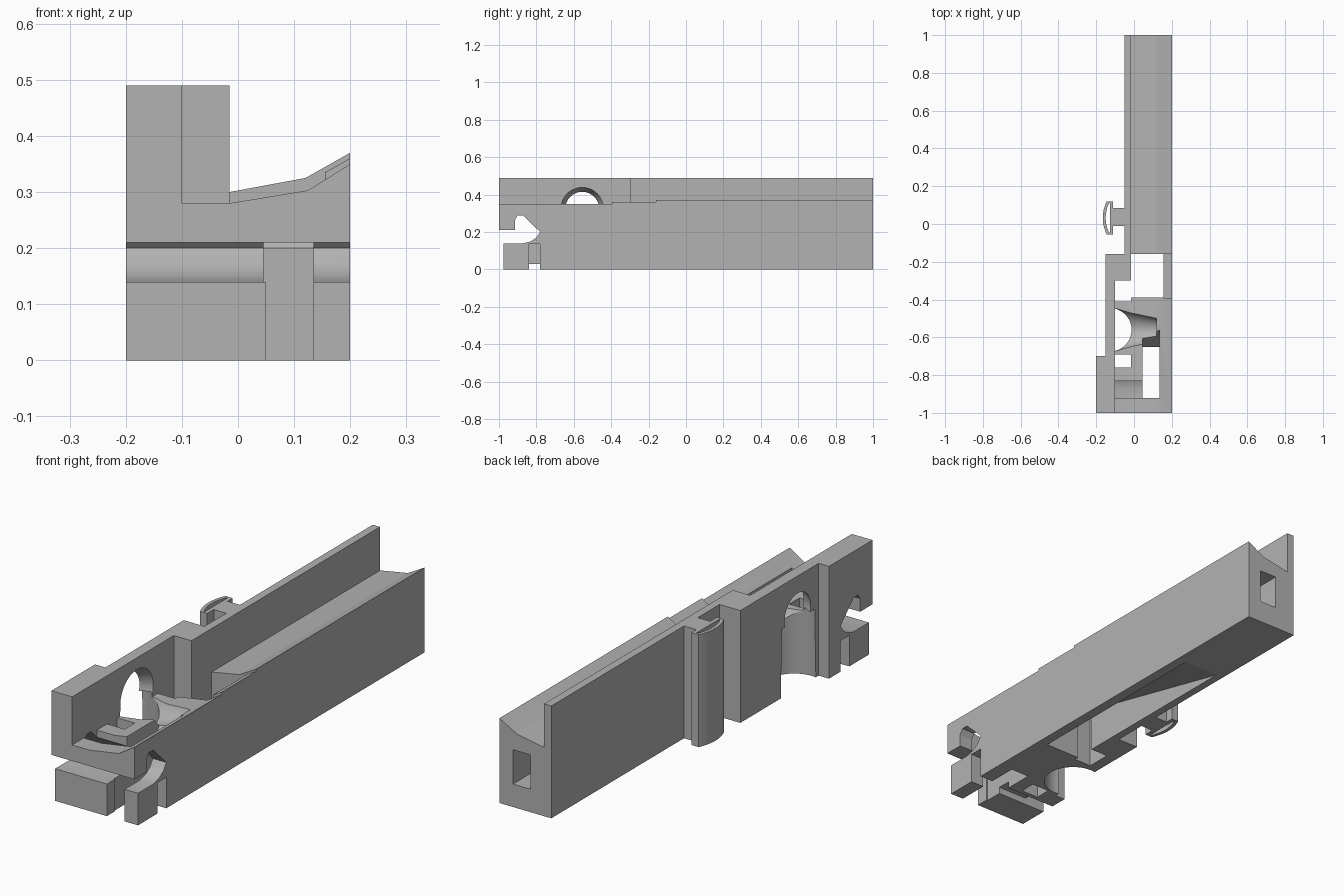
import bpy, bmesh, math
from mathutils import Matrix

default = bpy.data.objects.get("Cube")
if default:
    bpy.data.objects.remove(default, do_unlink=True)

grey = bpy.data.materials.new("plain_grey")
grey.use_nodes = True
grey.diffuse_color = (0.45, 0.45, 0.45, 1)
grey.node_tree.nodes["Principled BSDF"].inputs["Base Color"].default_value = grey.diffuse_color


def finish(name, bm):
    bmesh.ops.recalc_face_normals(bm, faces=bm.faces)
    mesh = bpy.data.meshes.new(name)
    bm.to_mesh(mesh)
    bm.free()
    mesh.materials.append(grey)
    ob = bpy.data.objects.new(name, mesh)
    bpy.context.collection.objects.link(ob)
    return ob


def prism(name, points, lo, hi, axis):
    """Extrude a 2D outline along the given axis."""
    place = {"x": lambda p, t: (t, p[0], p[1]),
             "y": lambda p, t: (p[0], t, p[1]),
             "z": lambda p, t: (p[0], p[1], t)}[axis]
    bm = bmesh.new()
    a, b = [[bm.verts.new(place(p, t)) for p in points] for t in (lo, hi)]
    bm.faces.new(a)
    bm.faces.new(b)
    for i in range(len(points)):
        j = (i + 1) % len(points)
        bm.faces.new((a[i], a[j], b[j], b[i]))
    return finish(name, bm)


def box(name, x0, x1, y0, y1, z0, z1):
    return prism(name, [(x0, y0), (x1, y0), (x1, y1), (x0, y1)], z0, z1, "z")


def cone(name, r0, r1, length, matrix):
    """Cone along local z, starting at the matrix origin."""
    bm = bmesh.new()
    bmesh.ops.create_cone(bm, cap_ends=True, segments=64, radius1=r0, radius2=r1, depth=length,
                          matrix=matrix @ Matrix.Translation((0, 0, length / 2)))
    return finish(name, bm)


def cut(ob, *cutters):
    for c in cutters:
        c.hide_render = True
        m = ob.modifiers.new("cut", "BOOLEAN")
        m.operation, m.solver, m.object = "DIFFERENCE", "EXACT", c
    dg = bpy.context.evaluated_depsgraph_get()
    dg.update()
    mesh = bpy.data.meshes.new_from_object(ob.evaluated_get(dg))
    ob.modifiers.clear()
    ob.data = mesh
    for c in cutters:
        bpy.data.objects.remove(c, do_unlink=True)


def along_x(x, y, z):
    return Matrix.Translation((x, y, z)) @ Matrix.Rotation(math.pi / 2, 4, "Y")


# Rear channel with its tall side wall, rear tunnel and ramped slot underneath
rear = prism("rear_channel", [(-.05, 0), (.2, 0), (.2, .37), (.12, .325), (-.015, .3),
                              (-.015, .49), (-.05, .49)], -.16, 1, "y")
cut(rear,
    box("tunnel", .05, .135, -.3, 1.1, .1, .25),
    prism("ramp_slot", [(-.2, -.05), (.53, -.05), (.53, 0), (-.2, .17)], -.0149, .155, "x"))

# Front body with floor and left wall
front = prism("front_body", [(-.2, 0), (.2, 0), (.2, .35), (.125, .303), (-.015, .28),
                             (-.1, .28), (-.1, .49), (-.2, .49)], -1, -.39, "y")
cut(front,
    box("left_step", -.3, -.15, -.7, 0, -1, 1),
    box("rear_pocket", -.1, -.015, -.41, -.3, -1, 1),
    # Front mouth across the whole width
    prism("mouth", [(-1.1, .21), (-.915, .21), (-.915, .265), (-.9, .288), (-.87, .288),
                    (-.78, .2), (-.8, .17), (-.83, .15), (-.87, .14), (-1.1, .14)],
          -.3, .3, "x"),
    box("lower_setback", -.3, .3, -1.1, -.975, -.1, .15),
    box("right_notch", .1, .3, -.84, -.78, -.1, .135),
    box("left_notch", -.3, -.1, -.84, -.78, -.1, .135),
    box("middle_notch", -.2, .12, -.84, -.78, -.1, .03),
    # Slots in the floor
    box("lower_slot", .05, .135, -1.1, -.65, -.1, .205),
    prism("long_slot", [(-.92, -.1), (-.65, -.1), (-.65, .2), (-.56, .31), (-.56, .4),
                        (-.92, .4)], .045, .135, "x"),
    box("cross_pocket", -.1, .06, -.92, -.83, .2, .4),
    box("small_hole", -.1, -.015, -.76, -.69, -.1, .4),
    # Funnel: wall arch, tapered trough and upright shaft
    cone("wall_arch", .083, .116, .07, along_x(-.165, -.555, .325)),
    cone("trough", .122, .065, .22, along_x(-.1, -.56, .325)),
    cone("shaft", .125, .115, .4, Matrix.Translation((-.13, -.56, -.1))))

# Walls around the middle opening
rim = prism("right_rim", [(.155, 0), (.2, 0), (.2, .36), (.155, .335)], -.395, -.155, "y")
box("left_wall_link", -.15, -.1, -.395, -.3, 0, .49)
box("left_wall_block", -.15, -.015, -.3, -.16, 0, .49)

# Side clip: a stem and a hollow bowed plate
box("clip_stem", -.115, -.05, -.01, .085, 0, .49)


def bow(x_edge, x_mid, half, n=12):
    return [(x_edge + (x_mid - x_edge) * (1 - (2 * i / n - 1) ** 2), .0325 + half * (2 * i / n - 1))
            for i in range(n + 1)]


plate = prism("clip_plate", [(-.11, -.055)] + bow(-.145, -.165, .0875) + [(-.11, .12)], 0, .49, "z")
cut(plate, prism("plate_slot", [(-.128, -.045)] + bow(-.133, -.15, .077) + [(-.128, .11)],
                 -.1, .6, "z"))

# Smooth the curved surfaces, keep edges sharp
for ob in (front, plate):
    bpy.ops.object.select_all(action="DESELECT")
    ob.select_set(True)
    bpy.context.view_layer.objects.active = ob
    bpy.ops.object.shade_smooth_by_angle(angle=math.radians(25))
